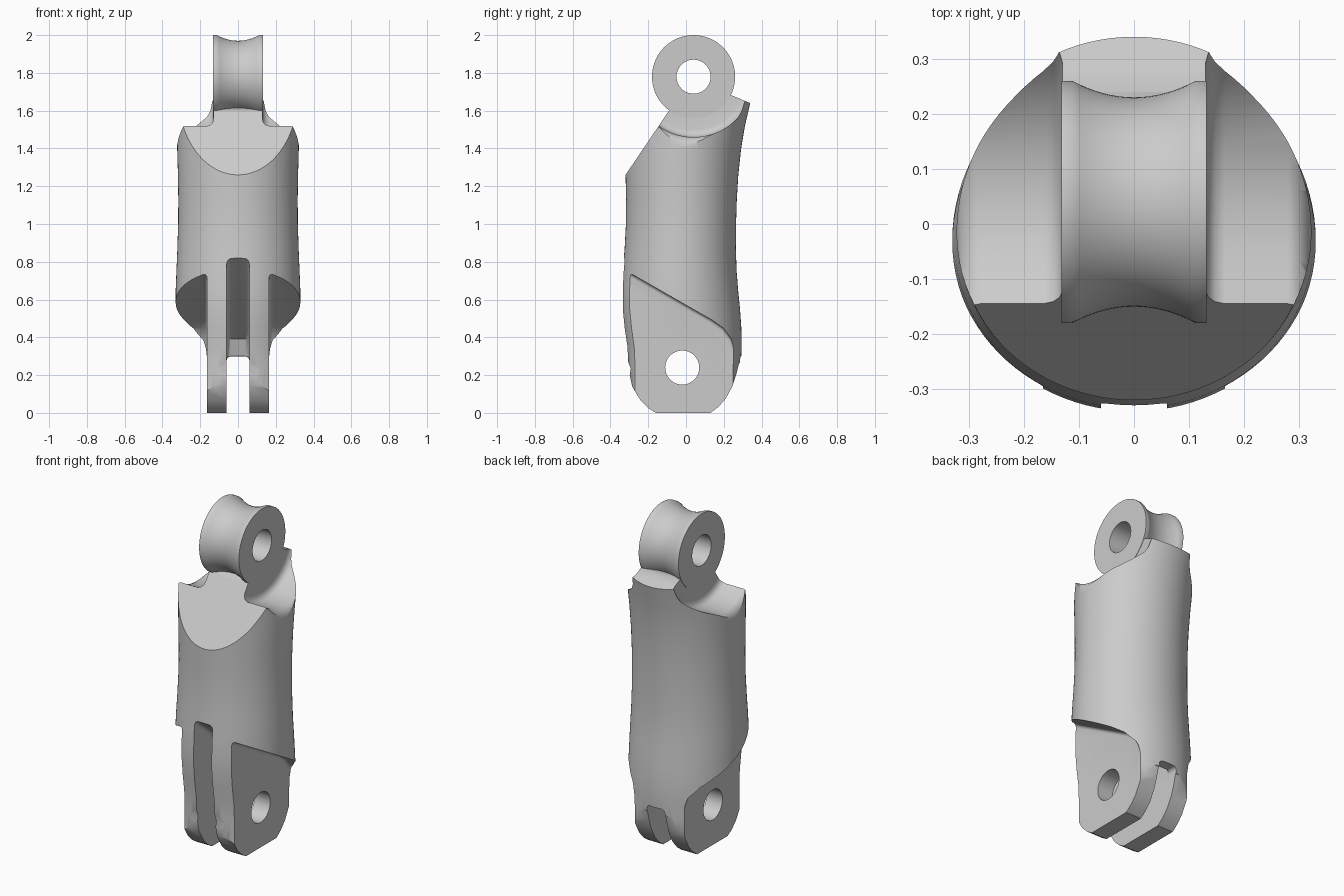
import bpy, bmesh, math
from mathutils import Vector

default = bpy.data.objects.get("Cube")
if default:
    bpy.data.objects.remove(default, do_unlink=True)

GREY = (0.6, 0.6, 0.6, 1)
mat = bpy.data.materials.new("plain grey")
mat.use_nodes = True
mat.diffuse_color = GREY
mat.node_tree.nodes["Principled BSDF"].inputs["Base Color"].default_value = GREY


def make(name, bm):
    bmesh.ops.recalc_face_normals(bm, faces=bm.faces)
    mesh = bpy.data.meshes.new(name)
    bm.to_mesh(mesh)
    bm.free()
    mesh.materials.append(mat)
    obj = bpy.data.objects.new(name, mesh)
    bpy.context.collection.objects.link(obj)
    return obj


def skin(name, rings, capped=True, closed=False):
    """Join successive rings of points with quads."""
    bm = bmesh.new()
    loops = [[bm.verts.new(p) for p in ring] for ring in rings]
    n = len(loops[0])
    pairs = list(zip(loops, loops[1:]))
    if closed:
        pairs.append((loops[-1], loops[0]))
    for a, b in pairs:
        for i in range(n):
            j = (i + 1) % n
            bm.faces.new((a[i], a[j], b[j], b[i]))
    if capped and not closed:
        bm.faces.new(loops[0])
        bm.faces.new(loops[-1])
    return make(name, bm)


def prism(name, outline, x0, x1, fillet=0):
    """Extrude a side outline (y, z) from x0 to x1, rounding its end rims."""
    obj = skin(name, [[(x, y, z) for y, z in outline] for x in (x0, x1)])
    if fillet:
        bm = bmesh.new()
        bm.from_mesh(obj.data)
        rims = [e for e in bm.edges if abs(e.verts[0].co.x - e.verts[1].co.x) < 1e-5]
        bmesh.ops.bevel(bm, geom=rims, offset=fillet, segments=4, profile=0.5,
                        affect='EDGES', clamp_overlap=True)
        bm.to_mesh(obj.data)
        bm.free()
    return obj


def lathe(name, profile, cy, cz, steps=96, closed=False):
    """Spin (x, radius) pairs about a crosswise axis."""
    turn = [math.tau * i / steps for i in range(steps)]
    return skin(name, [[(x, cy + r * math.cos(t), cz + r * math.sin(t)) for t in turn]
                       for x, r in profile], closed=closed)


def boolean(obj, tool, operation='DIFFERENCE'):
    mod = obj.modifiers.new("cut", 'BOOLEAN')
    mod.operation, mod.solver, mod.object = operation, 'EXACT', tool
    bpy.context.view_layer.objects.active = obj
    bpy.ops.object.modifier_apply(modifier=mod.name)
    bpy.data.objects.remove(tool, do_unlink=True)


# Tubular body: height, front y, back y, half width
sections = [(-.05, -.31, .29, .33), (.25, -.31, .29, .33), (.35, -.315, .295, .33),
            (.45, -.33, .293, .33), (.55, -.34, .286, .33), (.65, -.34, .276, .33),
            (.75, -.335, .268, .326), (.87, -.325, .264, .321), (1.0, -.318, .265, .317),
            (1.13, -.317, .269, .316), (1.26, -.32, .277, .318), (1.4, -.322, .292, .322),
            (1.52, -.323, .312, .324), (1.64, -.325, .34, .325), (1.75, -.325, .365, .325)]
turn = [math.tau * i / 96 for i in range(96)]
body = skin("body", [[(w * math.cos(t), (f + b) / 2 + (b - f) / 2 * math.sin(t), z)
                      for t in turn] for z, f, b, w in sections])

# Side silhouette: rounded fork tips, slanted front and raised back lip
outline = [(-.16, 0), (.13, 0), (.17, .03), (.21, .075), (.245, .14), (.265, .2), (.28, .26),
           (.45, .4), (.45, 1.6), (.34, 1.64), (.24, 1.682), (.04, 1.65), (-.09, 1.6),
           (-.32, 1.26), (-.45, 1.07), (-.45, .34), (-.31, .28), (-.292, .235),
           (-.298, .2), (-.285, .14), (-.24, .065), (-.2, .025)]
boolean(body, prism("outline_tool", outline, -.5, .5), 'INTERSECT')

RING = (.04, 1.78)
PIN = (-.02, .24)
side = [(-.6, .912), (-.3, .742), (.14, .49), (.2, .447), (.24, .39), (.27, .3),
        (.6, .28), (.6, -.2), (-.6, -.2)]
scoop = [(.13, .001), (.13, .28), (.135, .299), (.147, .313), (.165, .32), (.28, .32),
         (.298, .327), (.314, .345), (.325, .375), (.5, .376), (.5, .001)]
for s in (-1, 1):
    # Flat cheeks beside the fork and hollow shoulders beside the ring
    boolean(body, prism("cheek_tool", side, s * .165, s * .6, .018))
    boolean(body, lathe("shoulder_tool", [(s * x, r) for x, r in scoop], *RING))

# Slot between the prongs, with a sloping roof
slot = [(-.6, 1.04), (-.33, .82), (.15, .425), (.2, .39), (.23, .3), (.6, .29),
        (.6, -.2), (-.6, -.2)]
boolean(body, prism("slot_tool", slot, -.06, .06, .022))

# Pin hole through both prongs
boolean(body, lathe("pin_tool", [(-.5, .09), (.5, .09)], *PIN, steps=64))

# Grooved hinge ring
groove = [(-.112 + .224 * i / 16) for i in range(17)]
rim = [(-.132, .09), (-.132, .22)]
rim += [(x, .19 + .03 * (x / .112) ** 2) for x in groove]
rim += [(.132, .22), (.132, .09)]
ring = lathe("hinge_ring", rim, *RING, closed=True)

for obj in (body, ring):
    bpy.ops.object.select_all(action='DESELECT')
    obj.select_set(True)
    bpy.context.view_layer.objects.active = obj
    bpy.ops.object.shade_smooth_by_angle(angle=math.radians(32))
